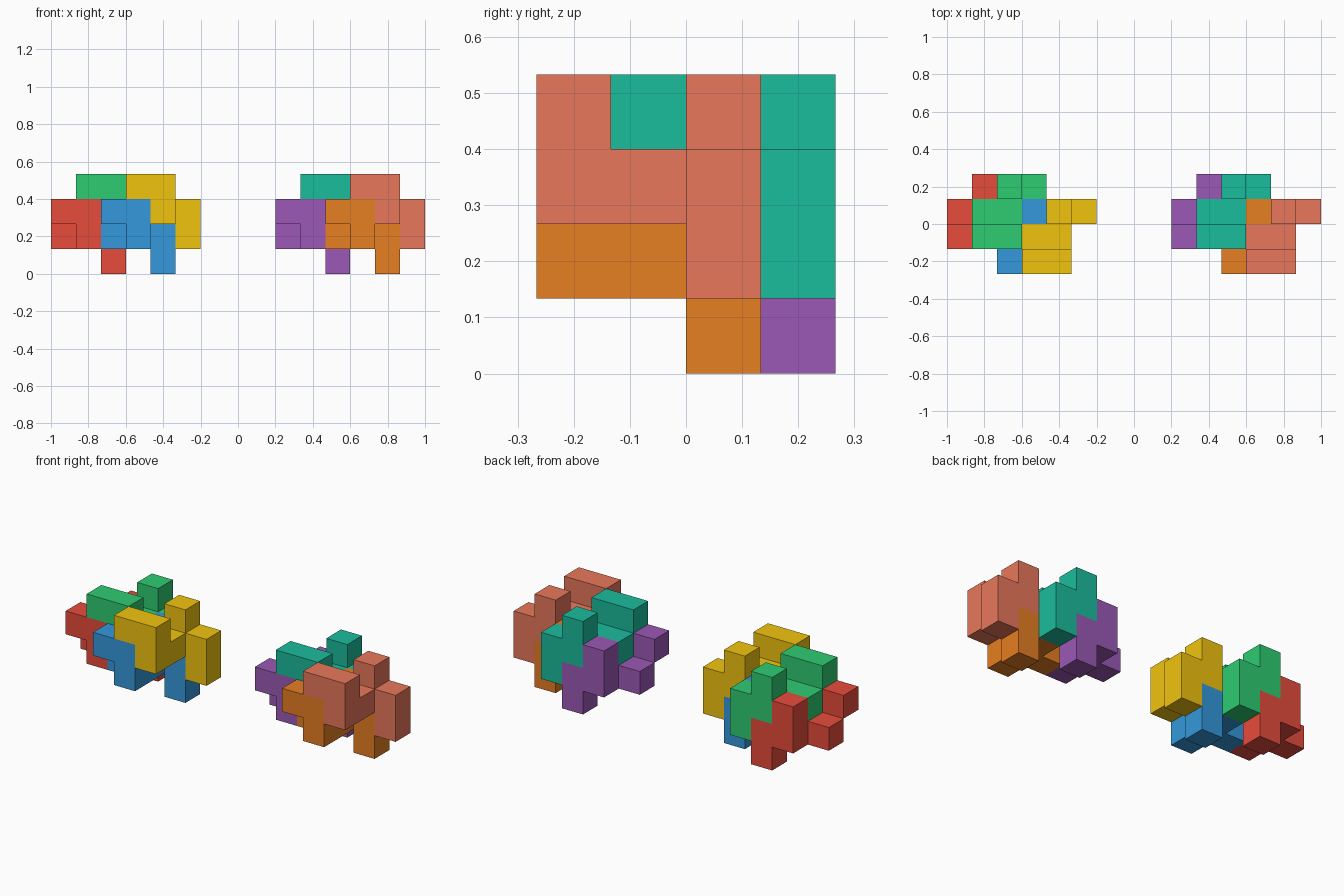
import bpy, bmesh
from mathutils import Vector

if "Cube" in bpy.data.objects:
    bpy.data.objects.remove(bpy.data.objects["Cube"])

U = 2 / 15                                  # edge of one cube
ORIGIN = Vector((-1, -2 * U, 0))            # corner of the cube grid

# One interlocking piece as grid cells (x, y, z)
PIECE = [(3, 0, 3), (4, 0, 3), (4, 0, 2),
         (3, 1, 2), (4, 1, 2),
         (4, 2, 3), (4, 2, 2), (5, 2, 2), (5, 2, 1)]


def linear(hex_code):
    """Hex colour to linear RGBA."""
    rgb = [int(hex_code[i:i + 2], 16) / 255 for i in (0, 2, 4)]
    return [c / 12.92 if c <= 0.04045 else ((c + 0.055) / 1.055) ** 2.4 for c in rgb] + [1]


def add_piece(name, hex_code, shift):
    """Outer skin of the cells, moved by a whole number of cells."""
    cells = set(PIECE)
    bm = bmesh.new()
    for cell in PIECE:
        for axis in range(3):
            for sign in (-1, 1):
                n = Vector((0, 0, 0))
                n[axis] = sign
                neighbour = tuple(int(c + d) for c, d in zip(cell, n))
                if neighbour in cells:
                    continue
                u, v = Vector((0, 0, 0)), Vector((0, 0, 0))
                u[(axis + 1) % 3] = 0.5
                v[(axis + 2) % 3] = 0.5 * sign
                mid = Vector(cell) + Vector((0.5, 0.5, 0.5)) + n / 2
                corners = (mid - u - v, mid + u - v, mid + u + v, mid - u + v)
                bm.faces.new([bm.verts.new(p * U) for p in corners])
    bmesh.ops.remove_doubles(bm, verts=bm.verts, dist=1e-4)
    bmesh.ops.dissolve_limit(bm, angle_limit=0.01, verts=bm.verts, edges=bm.edges)
    mesh = bpy.data.meshes.new(name)
    bm.to_mesh(mesh)
    bm.free()
    mat = bpy.data.materials.new(name + "_colour")
    mat.diffuse_color = linear(hex_code)
    mat.use_nodes = True
    mat.node_tree.nodes["Principled BSDF"].inputs["Base Color"].default_value = mat.diffuse_color
    mesh.materials.append(mat)
    obj = bpy.data.objects.new(name, mesh)
    obj.location = ORIGIN + Vector(shift) * U
    bpy.context.collection.objects.link(obj)


# Four nested copies of the piece per cluster
SHIFTS = [(-3, 1, -1), (-2, 1, 0), (-1, 0, -1), (0, 0, 0)]
CLUSTERS = [
    (0, [("red", "E74C3C"), ("green", "2ECC71"), ("blue", "3498DB"), ("yellow", "F1C40F")]),
    (9, [("purple", "9B59B6"), ("teal", "1ABC9C"), ("orange", "E67E22"), ("coral", "E8775B")]),
]
for offset, colours in CLUSTERS:
    for (x, y, z), (colour, code) in zip(SHIFTS, colours):
        add_piece(colour + "_puzzle_piece", code, (x + offset, y, z))
